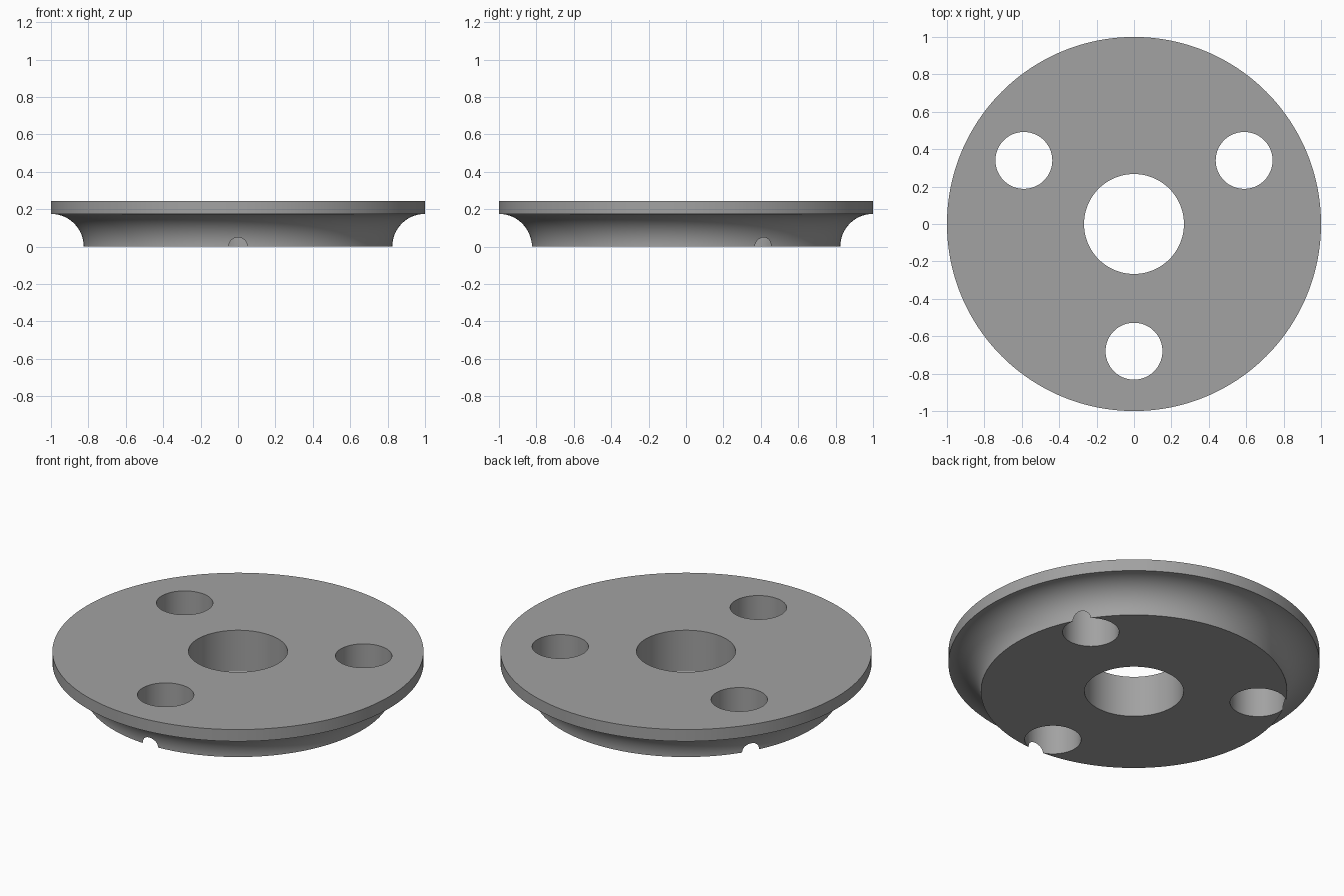
import bpy, bmesh, math

if "Cube" in bpy.data.objects:
    bpy.data.objects.remove(bpy.data.objects["Cube"])

grey = bpy.data.materials.new("grey metal")
grey.diffuse_color = (0.36, 0.36, 0.36, 1)
grey.use_nodes = True
grey.node_tree.nodes["Principled BSDF"].inputs["Base Color"].default_value = grey.diffuse_color

SEG = 192
HEIGHT, RIM_Z, BASE_R = 0.245, 0.175, 0.825
BORE_R, HOLE_R, HOLE_RING = 0.267, 0.152, 0.68

# Half profile of the flange: base, quarter-round concave flank, rim, top, bore
STEPS = 24
profile = [(BORE_R, 0.0)]
for i in range(STEPS + 1):
    a = math.radians(90) * i / STEPS
    profile.append((1 - (1 - BASE_R) * math.cos(a), RIM_Z * math.sin(a)))
profile += [(1.0, HEIGHT), (BORE_R, HEIGHT)]

# Revolve the closed profile around z
bm = bmesh.new()
rings = []
for s in range(SEG):
    t = math.tau * s / SEG
    rings.append([bm.verts.new((r * math.cos(t), r * math.sin(t), z)) for r, z in profile])
n = len(profile)
for s in range(SEG):
    a, b = rings[s], rings[(s + 1) % SEG]
    for k in range(n):
        m = (k + 1) % n
        bm.faces.new((a[k], b[k], b[m], a[m]))
bmesh.ops.recalc_face_normals(bm, faces=bm.faces)
mesh = bpy.data.meshes.new("flange")
bm.to_mesh(mesh)
bm.free()
flange = bpy.data.objects.new("flange", mesh)
bpy.context.collection.objects.link(flange)
mesh.materials.append(grey)

# Three bolt holes that just break through the concave flank
cutters = []
for deg in (30, 150, 270):
    t = math.radians(deg)
    bpy.ops.mesh.primitive_cylinder_add(
        vertices=96, radius=HOLE_R, depth=1,
        location=(HOLE_RING * math.cos(t), HOLE_RING * math.sin(t), 0.1))
    cutter = bpy.context.object
    cutter.name = "bolt_hole_cutter"
    cutter.hide_render = True
    cutter.data.materials.append(grey)
    mod = flange.modifiers.new("bolt_hole", 'BOOLEAN')
    mod.operation = 'DIFFERENCE'
    mod.solver = 'EXACT'
    mod.object = cutter
    cutters.append(cutter)

# Apply the cuts, drop the cutters and smooth the round walls
bpy.ops.object.select_all(action='DESELECT')
flange.select_set(True)
bpy.context.view_layer.objects.active = flange
for mod in list(flange.modifiers):
    bpy.ops.object.modifier_apply(modifier=mod.name)
for cutter in cutters:
    bpy.data.objects.remove(cutter)
bpy.ops.object.shade_smooth_by_angle(angle=math.radians(30))
